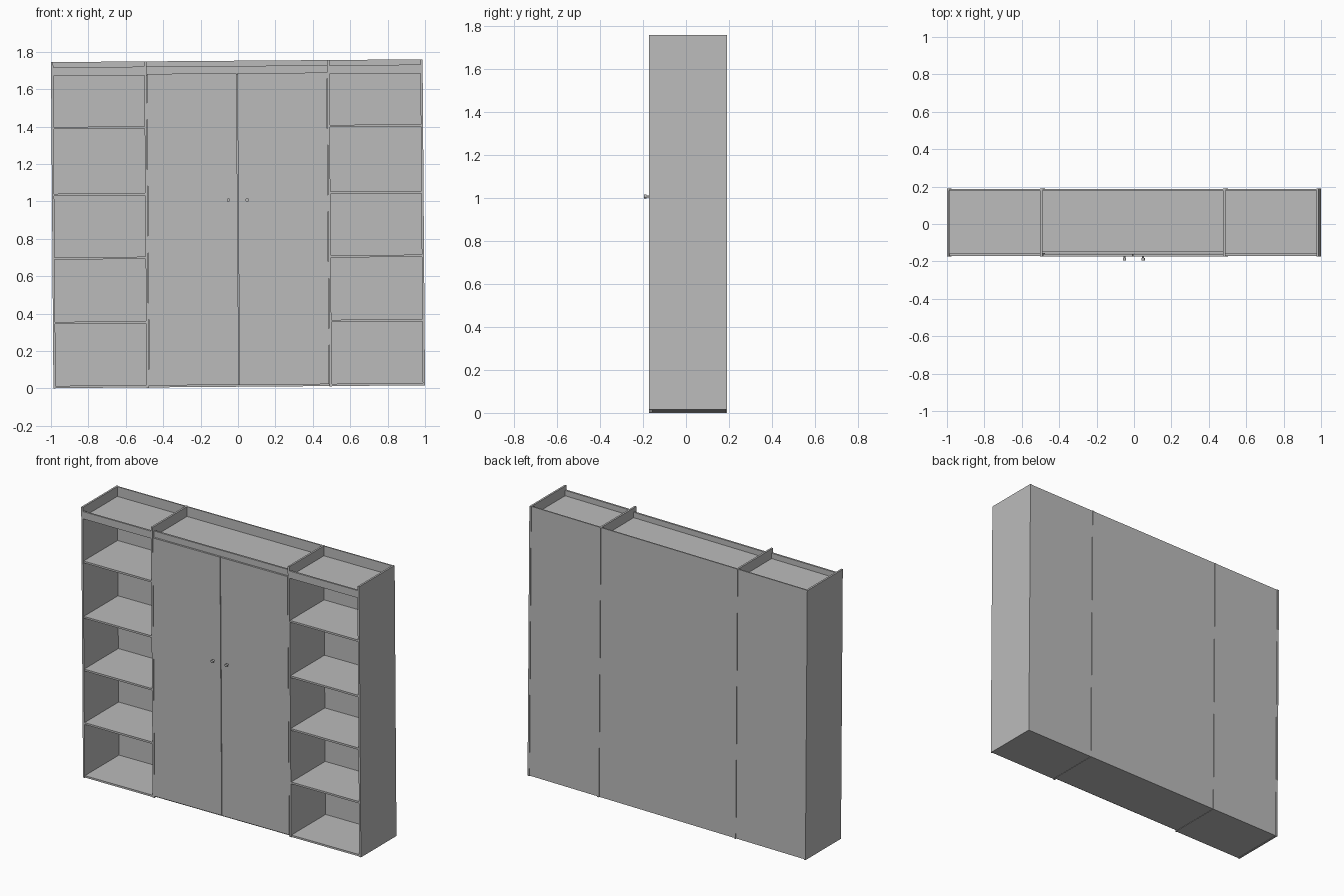
import bpy
import bmesh
from mathutils import Matrix, Vector

if "Cube" in bpy.data.objects:
    bpy.data.objects.remove(bpy.data.objects["Cube"])

# Single plain grey finish
grey = bpy.data.materials.new("plain_grey")
grey.use_nodes = True
colour = (0.5, 0.5, 0.5, 1)
grey.diffuse_color = colour
grey.node_tree.nodes["Principled BSDF"].inputs["Base Color"].default_value = colour

HALF, HEIGHT, T = 0.9934, 1.745, 0.012
FRONT, BACK = -0.173, 0.19
DECK = 1.682
TILT = 0.0075

# The whole cabinet leans very slightly and rests on its lower corner
lean = (Matrix.Translation((0, 0, HEIGHT / 2 + HALF * TILT))
        @ Matrix.Rotation(-TILT, 4, 'Y')
        @ Matrix.Translation((0, 0, -HEIGHT / 2)))


def finish(name, bm):
    bm.transform(lean)
    mesh = bpy.data.meshes.new(name)
    bm.to_mesh(mesh)
    bm.free()
    mesh.materials.append(grey)
    obj = bpy.data.objects.new(name, mesh)
    bpy.context.collection.objects.link(obj)
    return obj


def board(name, x, y, z):
    """Box spanning the given (low, high) ranges."""
    bm = bmesh.new()
    bmesh.ops.create_cube(bm, size=1)
    for v in bm.verts:
        v.co = Vector([sum(r) / 2 + c * (r[1] - r[0]) for c, r in zip(v.co, (x, y, z))])
    return finish(name, bm)


def knob(name, x):
    """Round handle on a short stem, pointing forward."""
    bm = bmesh.new()
    for radius, near, far in ((0.005, -0.172, -0.184), (0.009, -0.183, -0.195)):
        place = Matrix.Translation((x, (near + far) / 2, 1.0)) @ Matrix.Rotation(1.5708, 4, 'X')
        bmesh.ops.create_cone(bm, cap_ends=True, segments=16, radius1=radius,
                              radius2=radius, depth=near - far, matrix=place)
    return finish(name, bm)


# Upright panels
inner = 0.489
uprights = {"right_side": -HALF + T / 2, "right_divider": -inner,
            "left_divider": inner, "left_side": HALF - T / 2}
for name, x in uprights.items():
    board(name, (x - T / 2, x + T / 2), (FRONT, BACK), (0, HEIGHT))

# Each bay has a base, back, top deck and front rail
xs = list(uprights.values())
bays = {n: (a + T / 2, b - T / 2)
        for n, a, b in zip(("right", "middle", "left"), xs, xs[1:])}
for name, span in bays.items():
    front = FRONT + 0.014 if name == "middle" else FRONT + 0.002
    board(name + "_base", span, (front, BACK - 0.004), (0.002, 0.002 + T))
    board(name + "_back", span, (BACK - 0.012, BACK - 0.004), (0.002 + T, HEIGHT))
    board(name + "_top_deck", span, (front, BACK - 0.012), (DECK - T, DECK))
    board(name + "_front_rail", span, (front, front + T), (DECK, DECK + 0.035))

# Open shelves in the outer bays
for name in ("right", "left"):
    for i, z in enumerate((0.35, 0.695, 1.035, 1.392)):
        board(f"{name}_shelf_{i + 1}", bays[name], (FRONT + 0.003, BACK - 0.012),
              (z - T / 2, z + T / 2))

# Pair of doors with knobs
low, high = bays["middle"]
for name, span, x in (("right", (low + 0.002, -0.002), -0.05),
                      ("left", (0.002, high - 0.002), 0.05)):
    board(name + "_door", span, (FRONT, FRONT + T), (0.012, DECK - 0.004))
    knob(name + "_knob", x)
